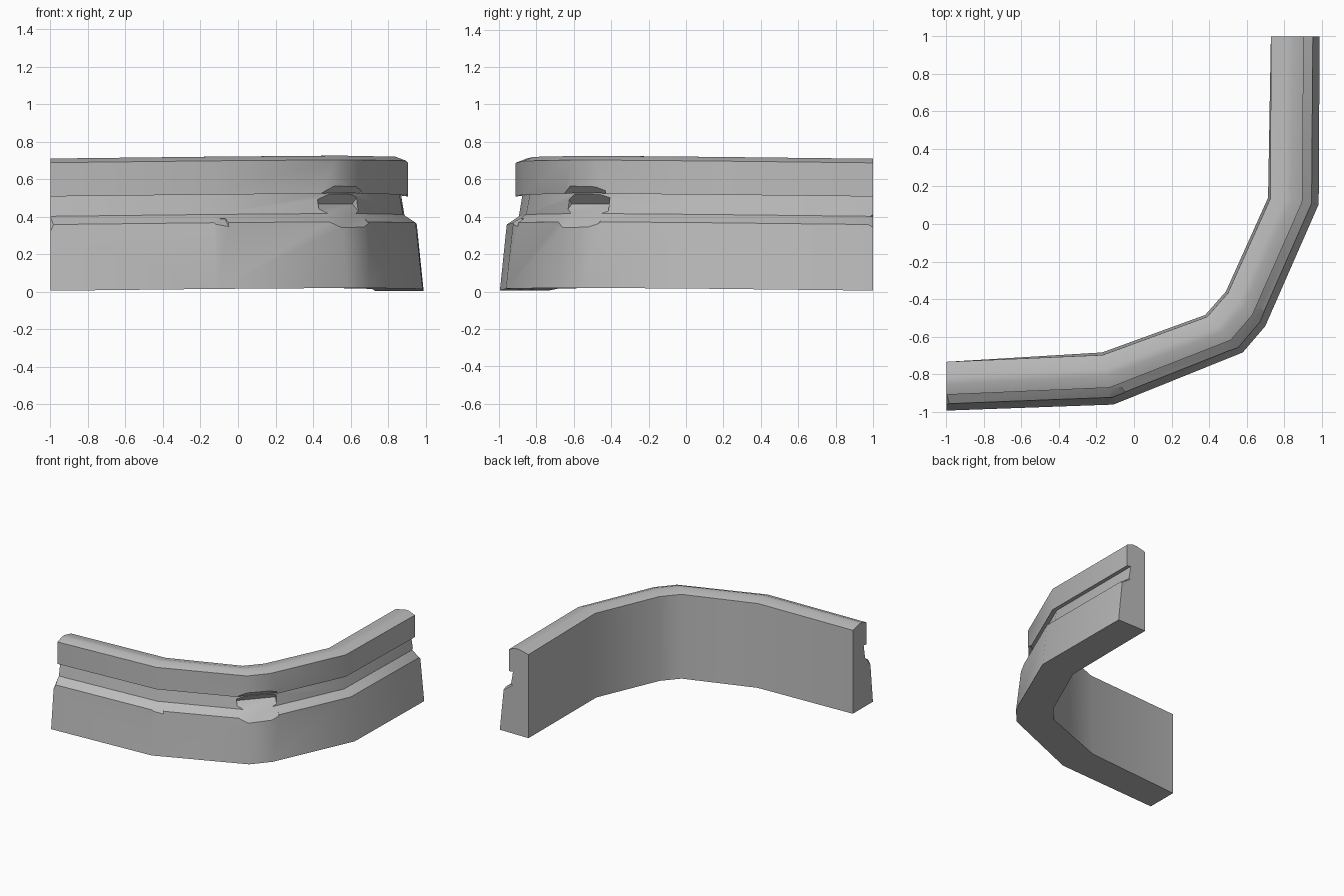
import bpy
import bmesh
from mathutils import Vector

cube = bpy.data.objects.get("Cube")
if cube:
    bpy.data.objects.remove(cube, do_unlink=True)

stone = bpy.data.materials.new("grey stone")
stone.use_nodes = True
stone.diffuse_color = (0.5, 0.5, 0.5, 1)
stone.node_tree.nodes["Principled BSDF"].inputs["Base Color"].default_value = (0.5, 0.5, 0.5, 1)

# Curved plan: inner foot, outer foot, lift of the section
stations = [
    ((-1, -0.735), (-1, -0.995), 0.0),
    ((-0.17, -0.685), (-0.11, -0.963), 0.01),
    ((0.38, -0.485), (0.58, -0.685), 0.015),
    ((0.49, -0.36), (0.70, -0.545), 0.015),
    ((0.715, 0.14), (0.985, 0.105), 0.01),
    ((0.73, 1), (0.99, 1), 0.0),
]
# Section: fraction of the way from inner to outer foot, height
section = [
    (0.0, 0.005), (1.0, 0.005),                # foot
    (0.86, 0.358), (0.61, 0.402),              # skirt and ledge
    (0.54, 0.512), (0.675, 0.508),             # groove under the coping
    (0.675, 0.688), (0.46, 0.71), (0.32, 0.71),  # coping
    (0.05, 0.69),                              # inner top edge
]

# Wall: sweep the section through the stations
bm = bmesh.new()
rings = []
for inner, outer, lift in stations:
    a, b = Vector(inner), Vector(outer)
    ring = []
    for t, z in section:
        if abs(lift) < 0.001 and t < 0.1:
            t = 0.0                            # inner face is upright at the ends
        p = a.lerp(b, t)
        ring.append(bm.verts.new((p.x, p.y, z + lift)))
    rings.append(ring)
n = len(section)
for r0, r1 in zip(rings, rings[1:]):
    for i in range(n):
        j = (i + 1) % n
        bm.faces.new((r0[i], r0[j], r1[j], r1[i]))
bm.faces.new(rings[0])
bm.faces.new(rings[-1])
bmesh.ops.recalc_face_normals(bm, faces=bm.faces)
mesh = bpy.data.meshes.new("curved_wall")
bm.to_mesh(mesh)
bm.free()
mesh.materials.append(stone)
wall = bpy.data.objects.new("curved_wall", mesh)
bpy.context.collection.objects.link(wall)
bpy.context.view_layer.objects.active = wall
wall.select_set(True)


def chip(point, normal, size):
    """Cut a flat chip through point, removing the stone on the normal's side."""
    normal = Vector(normal).normalized()
    bpy.ops.mesh.primitive_cube_add(size=size, location=Vector(point) + normal * size / 2)
    cutter = bpy.context.object
    cutter.name = "chip_cutter"
    cutter.hide_render = True
    cutter.rotation_euler = normal.to_track_quat("Z", "Y").to_euler()
    bpy.context.view_layer.update()
    bpy.ops.object.select_all(action="DESELECT")
    wall.select_set(True)
    bpy.context.view_layer.objects.active = wall
    mod = wall.modifiers.new("chip", "BOOLEAN")
    mod.operation = "DIFFERENCE"
    mod.solver = "EXACT"
    mod.object = cutter
    bpy.ops.object.modifier_apply(modifier=mod.name)
    bpy.data.objects.remove(cutter, do_unlink=True)


# Chips in the ledge edge: outer bend, front bend and both ends
chip((0.592, -0.573, 0.368), (0.5, -0.45, 0.75), 0.3)
chip((-0.09, -0.908, 0.36), (0.35, -0.6, 0.7), 0.08)
chip((-0.99, -0.947, 0.36), (-0.8, -0.5, 0.4), 0.1)
chip((0.943, 0.985, 0.36), (0.5, 0.4, 0.7), 0.12)

bpy.ops.object.shade_smooth_by_angle(angle=0.55)
